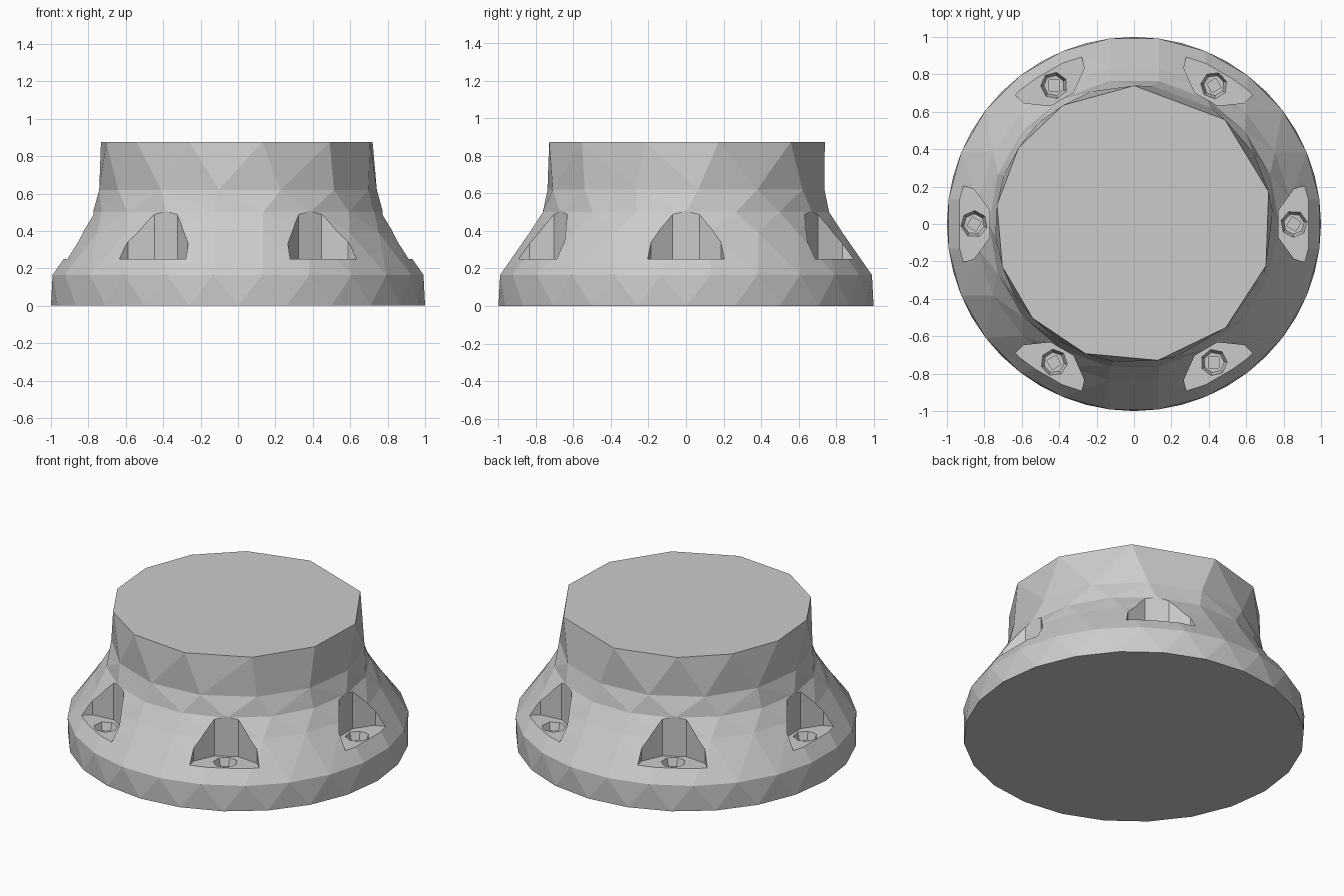
import bpy, bmesh, math
from mathutils import Vector

if "Cube" in bpy.data.objects:
    bpy.data.objects.remove(bpy.data.objects["Cube"])

grey = bpy.data.materials.new("light grey")
grey.use_nodes = True
COLOUR = (0.6, 0.6, 0.6, 1)
grey.diffuse_color = COLOUR
grey.node_tree.nodes["Principled BSDF"].inputs["Base Color"].default_value = COLOUR


def add_object(name, bm):
    bmesh.ops.recalc_face_normals(bm, faces=bm.faces)
    mesh = bpy.data.meshes.new(name)
    bm.to_mesh(mesh)
    bm.free()
    mesh.materials.append(grey)
    obj = bpy.data.objects.new(name, mesh)
    bpy.context.collection.objects.link(obj)
    return obj


def even(count, start):
    return [start + 360 * i / count for i in range(count)]


def add_ring(bm, radius, z, angles):
    return [(a, bm.verts.new((radius * math.cos(math.radians(a)),
                              radius * math.sin(math.radians(a)), z)))
            for a in angles]


def stitch(bm, low, high):
    """Join two rings of different counts with a band of triangles."""
    low = low + [(low[0][0] + 360, low[0][1])]
    high = high + [(high[0][0] + 360, high[0][1])]
    i = j = 0
    while i < len(low) - 1 or j < len(high) - 1:
        step_low = j == len(high) - 1 or (
            i < len(low) - 1 and low[i + 1][0] <= high[j + 1][0])
        if step_low:
            bm.faces.new((low[i][1], low[i + 1][1], high[j][1]))
            i += 1
        else:
            bm.faces.new((low[i][1], high[j + 1][1], high[j][1]))
            j += 1


# Flared body: faceted rings, with an uneven twelve-sided top
top_angles = [13.5, 49, 90, 121, 146.5, 172, 198, 223, 249.5, 280, 311.5, 342.5]
bm = bmesh.new()
rings = [add_ring(bm, r, z, angles) for r, z, angles in (
    (1.0, 0, even(24, 0)),
    (1.0, 0.165, even(24, 7.5)),
    (0.845, 0.39, even(20, 9)),
    (0.775, 0.5, even(18, 0)),
    (0.745, 0.62, even(14, 5)),
    (0.74, 0.875, top_angles))]
for low, high in zip(rings, rings[1:]):
    stitch(bm, low, high)
bm.faces.new([v for a, v in rings[0]])
bm.faces.new([v for a, v in rings[-1]])
body = add_object("flared_body", bm)


def cut_around(name, distance, sides, twist, r_low, r_high, z_low, z_high):
    """Subtract six equal prisms spaced around the body."""
    bm = bmesh.new()
    for k in range(6):
        turn = math.radians(60 * k)
        centre = Vector((math.cos(turn), math.sin(turn), 0)) * distance
        loops = []
        for r, z in ((r_low, z_low), (r_high, z_high)):
            loop = []
            for a in even(sides, twist):
                t = turn + math.radians(a)
                loop.append(bm.verts.new(
                    centre + Vector((r * math.cos(t), r * math.sin(t), z))))
            loops.append(loop)
        for i in range(sides):
            n = (i + 1) % sides
            bm.faces.new((loops[0][i], loops[0][n], loops[1][n], loops[1][i]))
        bm.faces.new(loops[0])
        bm.faces.new(loops[1])
    cutter = add_object(name, bm)
    cutter.hide_render = True
    mod = body.modifiers.new(name, 'BOOLEAN')
    mod.operation = 'DIFFERENCE'
    mod.solver = 'EXACT'
    mod.object = cutter
    bpy.context.view_layer.objects.active = body
    bpy.ops.object.modifier_apply(modifier=name)
    bpy.data.objects.remove(cutter)


# Flat-floored pockets, countersinks and square screw recesses
cut_around("pocket_cutter", 0.99, 10, 18, 0.23, 0.23, 0.25, 0.8)
cut_around("countersink_cutter", 0.855, 7, 10, 0.055, 0.075, 0.2, 0.26)
cut_around("screw_recess_cutter", 0.855, 4, 15, 0.04, 0.04, 0.14, 0.21)

for poly in body.data.polygons:
    poly.use_smooth = False
    poly.material_index = 0
